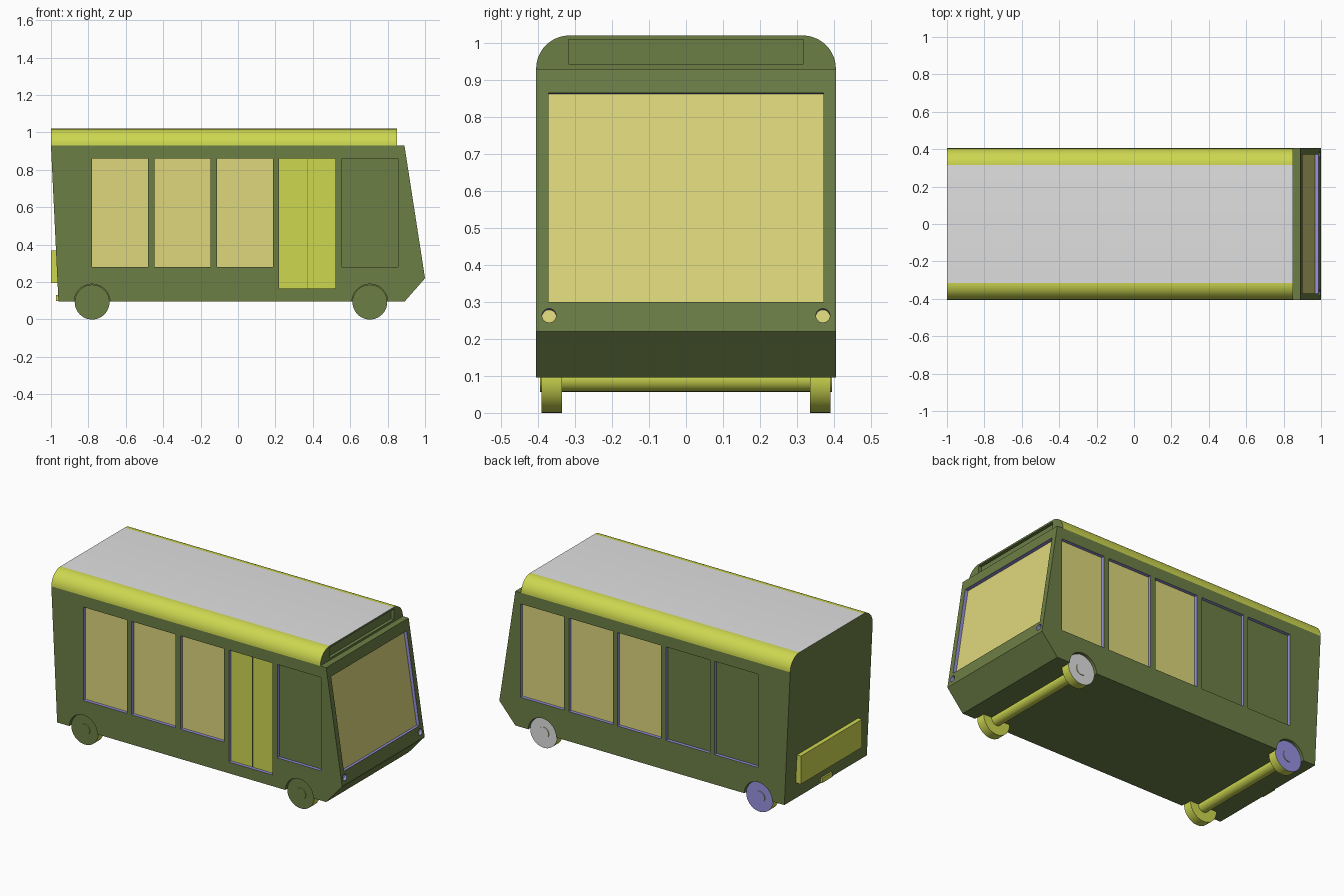
import bpy, bmesh, math
from mathutils import Matrix, Vector

cube = bpy.data.objects.get("Cube")
if cube:
    bpy.data.objects.remove(cube, do_unlink=True)


def material(name, rgb):
    """Flat colour from sRGB 0-255 values."""
    lin = [((c / 255 + 0.055) / 1.055) ** 2.4 for c in rgb] + [1]
    m = bpy.data.materials.new(name)
    m.use_nodes = True
    m.diffuse_color = lin
    m.node_tree.nodes["Principled BSDF"].inputs["Base Color"].default_value = lin
    return m


green = material("olive green", (108, 126, 69))
lime = material("lime yellow", (205, 215, 80))
glass = material("pale yellow glass", (221, 215, 124))
purple = material("violet blue", (152, 146, 225))
grey = material("light grey", (224, 224, 224))
PALETTE = [green, lime, glass, purple, grey]
HALF = 0.405          # half width of the bus
INSET = 0.02          # depth of every recess


def finish(name, bm, rule=None, smooth=False):
    """Turn a bmesh into an object, colouring faces by a rule on the normal."""
    bm.normal_update()
    if rule:
        for f in bm.faces:
            f.material_index = PALETTE.index(rule(f.normal))
    mesh = bpy.data.meshes.new(name)
    bm.to_mesh(mesh)
    bm.free()
    for m in PALETTE:
        mesh.materials.append(m)
    obj = bpy.data.objects.new(name, mesh)
    bpy.context.collection.objects.link(obj)
    if smooth:
        bpy.ops.object.select_all(action='DESELECT')
        obj.select_set(True)
        bpy.context.view_layer.objects.active = obj
        bpy.ops.object.shade_smooth_by_angle(angle=math.radians(30))
    return obj


def prism(points, sweep):
    """Closed prism: points are 3D, swept along a vector."""
    bm = bmesh.new()
    face = bm.faces.new([bm.verts.new(p) for p in points])
    ext = bmesh.ops.extrude_face_region(bm, geom=[face])
    verts = [g for g in ext["geom"] if isinstance(g, bmesh.types.BMVert)]
    bmesh.ops.translate(bm, verts=verts, vec=sweep)
    bmesh.ops.recalc_face_normals(bm, faces=bm.faces)
    return bm


def box(name, lo, hi, colour):
    lo, hi = Vector(lo), Vector(hi)
    bm = bmesh.new()
    bmesh.ops.create_cube(bm, size=1, matrix=Matrix.Translation((lo + hi) / 2)
                          @ Matrix.Diagonal((hi - lo).to_4d()))
    return finish(name, bm, lambda n: colour)


def cylinder_y(bm, x, z, radius, y0, y1):
    mat = Matrix.Translation((x, (y0 + y1) / 2, z)) @ Matrix.Rotation(math.pi / 2, 4, 'X')
    return bmesh.ops.create_cone(bm, cap_ends=True, segments=48, radius1=radius,
                                 radius2=radius, depth=y1 - y0, matrix=mat)["verts"]


def apply_cut(obj, cutter):
    cutter.hide_render = True
    mod = obj.modifiers.new("recesses", 'BOOLEAN')
    mod.operation, mod.solver, mod.object = 'DIFFERENCE', 'EXACT', cutter
    mod.material_mode = 'TRANSFER'
    bpy.context.view_layer.objects.active = obj
    bpy.ops.object.modifier_apply(modifier=mod.name)
    bpy.data.objects.remove(cutter, do_unlink=True)


# Recess cutters: side faces give the reveal colour, the inner face the pane
cuts = bmesh.new()


def paint(verts, outward, pane, reveal=purple):
    for f in {f for v in verts for f in v.link_faces}:
        f.normal_update()
        inner = f.normal.dot(outward) < -0.9
        f.material_index = PALETTE.index(pane if inner else reveal)


def side_recess(side, x0, x1, z0, z1, pane):
    mat = (Matrix.Translation(((x0 + x1) / 2, side * HALF, (z0 + z1) / 2))
           @ Matrix.Diagonal((x1 - x0, 2 * INSET, z1 - z0, 1)))
    verts = bmesh.ops.create_cube(cuts, size=1, matrix=mat)["verts"]
    paint(verts, Vector((0, side, 0)), pane)


# Side windows and door
BAYS = [-0.78, -0.447, -0.113, 0.22, 0.555]
for i, x in enumerate(BAYS):
    is_door = i == 3
    near = lime if is_door else green if i == 4 else glass
    side_recess(-1, x, x + 0.3, 0.165 if is_door else 0.28, 0.86, near)
    side_recess(1, x, x + 0.3, 0.28, 0.86, glass if i > 1 else green)

# Windscreen and headlights on the sloping front
slope = math.atan2(0.11, 0.71)
tilt = Matrix.Rotation(-slope, 4, 'Y')
front_normal = tilt @ Vector((1, 0, 0))


def on_front(y, z):
    return Matrix.Translation((1 - (z - 0.22) * math.tan(slope), y, z)) @ tilt


size = Matrix.Diagonal((2 * INSET, 0.742, 0.565 / math.cos(slope), 1))
verts = bmesh.ops.create_cube(cuts, size=1, matrix=on_front(0, 0.5825) @ size)["verts"]
paint(verts, front_normal, glass)
for y in (-0.37, 0.37):
    verts = bmesh.ops.create_cone(
        cuts, cap_ends=True, segments=32, radius1=0.019, radius2=0.019, depth=2 * INSET,
        matrix=on_front(y, 0.263) @ Matrix.Rotation(math.pi / 2, 4, 'Y'))["verts"]
    paint(verts, front_normal, glass)

# Wheel wells
AXLES = (-0.78, 0.705)
AXLE_Z = 0.093
for x in AXLES:
    for y0, y1 in ((-0.45, -0.38), (0.38, 0.45)):
        paint(cylinder_y(cuts, x, AXLE_Z, 0.096, y0, y1), Vector((0, 1, 0)), green, green)

# Body shell
profile = [(-0.96, 0.095), (-1, 0.93), (0.89, 0.93), (1, 0.22), (0.89, 0.095)]
body = finish("body", prism([(x, -HALF, z) for x, z in profile], (0, 2 * HALF, 0)),
              lambda n: green)
apply_cut(body, finish("recess_cutter", cuts))

# Roof with rounded shoulders and a recessed sign panel in front
R = 0.09
arc = [(HALF - R + R * math.cos(t), 0.93 + R * math.sin(t))
       for t in (math.pi / 2 * i / 14 for i in range(15))]
section = arc + [(-y, z) for y, z in reversed(arc)]


def roof_colour(n):
    if abs(n.x) > 0.9 or n.z < -0.9:
        return green
    return grey if n.z > 0.9999 else lime


roof = finish("roof", prism([(-1, y, z) for y, z in section], (1.85, 0, 0)),
              roof_colour, smooth=True)
apply_cut(roof, box("sign_cutter", (0.85 - INSET, -0.317, 0.943), (0.9, 0.317, 1.009), green))

# Door seam
box("door_seam", (0.3685, -HALF + INSET - 0.002, 0.166),
    (0.3715, -HALF + INSET + 0.002, 0.859), green)

# Rear plate and tow hitch
box("rear_plate", (-1, -0.3, 0.195), (-0.95, 0.3, 0.37), lime)
box("tow_hitch", (-0.972, -0.05, 0.1), (-0.94, 0.05, 0.13), lime)

# Axles and wheels
for place, x, cap in (("rear", AXLES[0], purple), ("front", AXLES[1], grey)):
    def outer(n, cap=cap):
        return green if n.y < -0.9 else cap if n.y > 0.9 else lime
    bm = bmesh.new()
    cylinder_y(bm, x, AXLE_Z, 0.036, -0.394, 0.394)
    finish(place + "_axle", bm, outer, smooth=True)
    for side, label in ((-1, "right"), (1, "left")):
        bm = bmesh.new()
        y0, y1 = sorted((side * 0.335, side * 0.39))
        cylinder_y(bm, x, AXLE_Z, 0.093, y0, y1)
        finish(f"{place}_{label}_wheel", bm,
               lambda n, s=side, o=outer: o(n) if n.y * s > 0.9 else lime, smooth=True)
